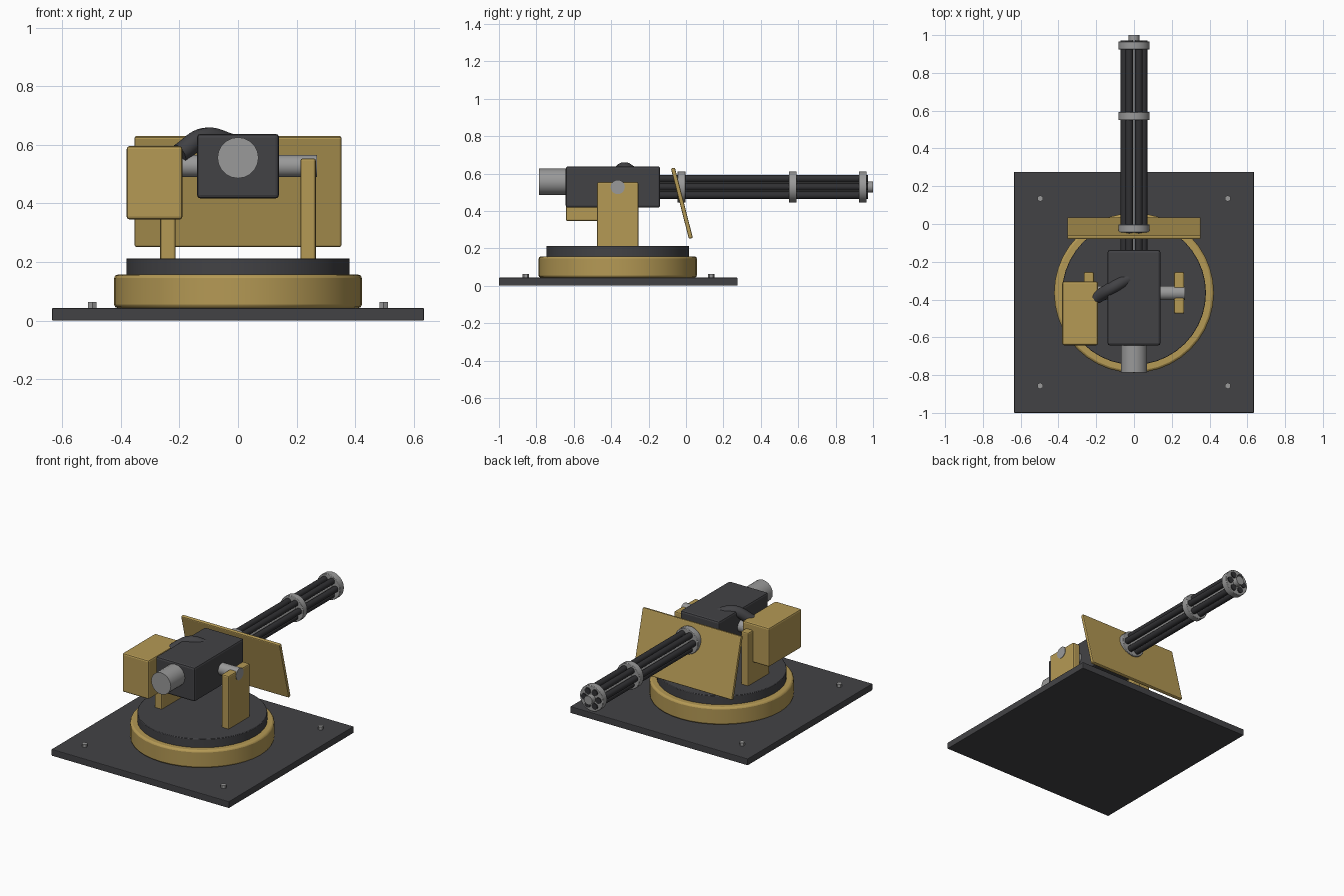
import bpy
from math import pi, cos, sin, radians

if "Cube" in bpy.data.objects:
    bpy.data.objects.remove(bpy.data.objects["Cube"])


def material(name, rgb):
    m = bpy.data.materials.new(name)
    m.diffuse_color = (*rgb, 1)
    m.use_nodes = True
    m.node_tree.nodes["Principled BSDF"].inputs["Base Color"].default_value = m.diffuse_color
    return m


DARK = material("charcoal", (0.055, 0.055, 0.06))
BLACK = material("gunmetal", (0.03, 0.03, 0.033))
GOLD = material("sand", (0.46, 0.32, 0.09))
STEEL = material("steel", (0.32, 0.32, 0.32))

CY = -0.365   # turntable axis
CZ = 0.528    # barrel axis height


def finish(ob, name, mat, bevel=0, smooth=False):
    ob.name = name
    ob.data.materials.append(mat)
    if smooth:
        bpy.ops.object.shade_smooth_by_angle(angle=radians(30))
    if bevel:
        mod = ob.modifiers.new("bevel", 'BEVEL')
        mod.width = bevel
        mod.segments = 2
        mod.limit_method = 'ANGLE'
    return ob


def box(name, lo, hi, mat, bevel=0.008):
    c = [(a + b) / 2 for a, b in zip(lo, hi)]
    bpy.ops.mesh.primitive_cube_add(size=1, location=c)
    ob = bpy.context.object
    ob.scale = [b - a for a, b in zip(lo, hi)]
    bpy.ops.object.transform_apply(location=False, rotation=False, scale=True)
    return finish(ob, name, mat, bevel)


def rod(name, axis, start, end, centre, r, mat, sides=24, bevel=0):
    """Cylinder along x, y or z; centre gives the other two coordinates."""
    loc = list(centre)
    loc.insert("xyz".index(axis), (start + end) / 2)
    rot = {"x": (0, pi / 2, 0), "y": (pi / 2, 0, 0), "z": (0, 0, 0)}[axis]
    bpy.ops.mesh.primitive_cylinder_add(vertices=sides, radius=r, depth=end - start,
                                        location=loc, rotation=rot)
    return finish(bpy.context.object, name, mat, bevel, smooth=True)


# Base plate with corner bolts
box("base_plate", (-0.635, -1.0, 0), (0.635, 0.276, 0.043), DARK, 0.004)
for x in (-0.497, 0.497):
    for y in (-0.857, 0.135):
        rod("base_bolt", "z", 0.035, 0.063, (x, y), 0.017, STEEL, 6)

# Turntable
rod("turntable_ring", "z", 0.043, 0.157, (0, CY), 0.423, GOLD, 40, 0.012)
rod("turntable_deck", "z", 0.15, 0.213, (0, CY), 0.381, DARK, 40, 0.003)

# Yoke posts and trunnion
for s in (-1, 1):
    x0, x1 = sorted((s * 0.213, s * 0.266))
    box("yoke_post", (x0, -0.475, 0.205), (x1, -0.255, 0.554), GOLD)
rod("trunnion", "x", -0.269, 0.269, (CY, CZ), 0.038, STEEL)

# Receiver, drive motor and ammunition box
box("receiver", (-0.14, -0.643, 0.417), (0.14, -0.138, 0.638), DARK, 0.012)
rod("drive_motor", "y", -0.787, -0.63, (0, 0.556), 0.07, STEEL, 20)
box("ammo_box", (-0.38, -0.642, 0.345), (-0.19, -0.305, 0.596), GOLD, 0.01)

# Feed chute arching from the box to the receiver
curve = bpy.data.curves.new("feed_chute", 'CURVE')
curve.dimensions = '3D'
curve.bevel_depth = 0.034
curve.bevel_resolution = 3
curve.resolution_u = 8
curve.use_fill_caps = True
sp = curve.splines.new('BEZIER')
sp.bezier_points.add(2)
for p, co in zip(sp.bezier_points, ((-0.2, -0.39, 0.57), (-0.11, -0.335, 0.626), (-0.03, -0.29, 0.607))):
    p.co = co
    p.handle_left_type = p.handle_right_type = 'AUTO'
chute = bpy.data.objects.new("feed_chute", curve)
bpy.context.collection.objects.link(chute)
curve.materials.append(DARK)

# Tilted shield
shield = box("shield", (-0.353, -0.011, -0.194), (0.353, 0.011, 0.194), GOLD, 0.006)
shield.location = (0, -0.022, 0.441)
shield.rotation_euler = (0.25, 0, 0)

# Rotary barrel cluster: shaft, six barrels, three clamps
rod("barrel_shaft", "y", -0.15, 1.0, (0, CZ), 0.029, STEEL)
for i in range(6):
    a = i * pi / 3
    rod("barrel", "y", -0.15, 0.972, (0.051 * cos(a), CZ + 0.051 * sin(a)), 0.02, BLACK, 14)
for y in (-0.024, 0.571, 0.945):
    rod("barrel_clamp", "y", y - 0.021, y + 0.021, (0, CZ), 0.083, STEEL, 28, 0.003)
